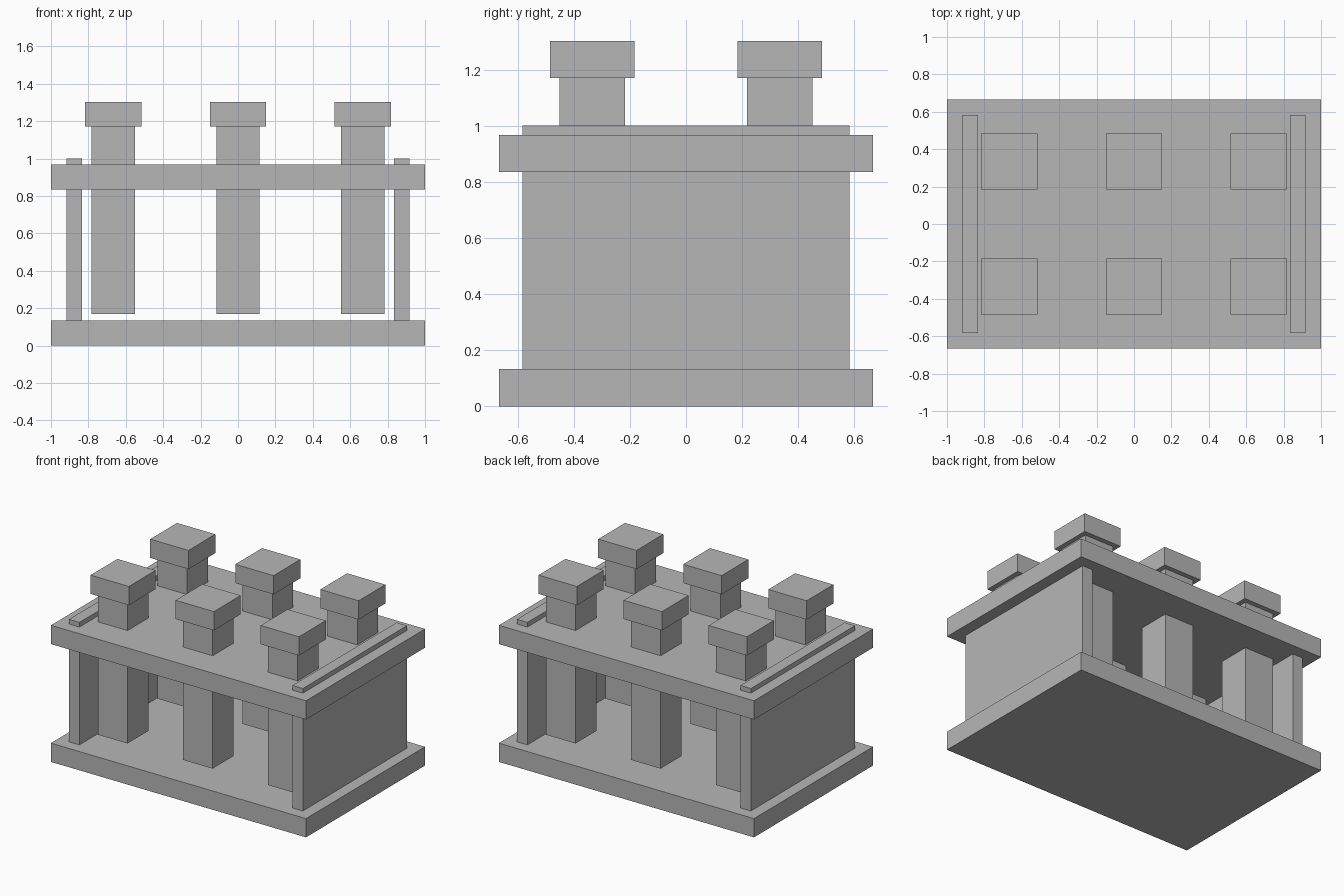
import bpy

if "Cube" in bpy.data.objects:
    bpy.data.objects.remove(bpy.data.objects["Cube"])

grey = bpy.data.materials.new("plain grey")
grey.diffuse_color = (0.47, 0.47, 0.47, 1)
grey.use_nodes = True
grey.node_tree.nodes["Principled BSDF"].inputs["Base Color"].default_value = grey.diffuse_color


def box(name, x, y, z, sx, sy, sz):
    """Box centred on x, y with its underside at z."""
    bpy.ops.mesh.primitive_cube_add(size=1, location=(x, y, z + sz / 2))
    ob = bpy.context.object
    ob.name = name
    ob.scale = (sx, sy, sz)
    bpy.ops.object.transform_apply(location=False, rotation=False, scale=True)
    ob.data.materials.append(grey)
    return ob


# Base and top boards
box("base_board", 0, 0, 0, 2, 1.333, 0.133)
box("top_board", 0, 0, 0.835, 2, 1.333, 0.133)

# Side walls, their upper edges poking through the top board
for side, x in (("left", -0.876), ("right", 0.876)):
    box(side + "_wall", x, 0, 0.133, 0.082, 1.167, 0.868)

# Six square pegs hanging through the top board, each with a wider head
for row, y in (("front", -0.334), ("back", 0.334)):
    for col, x in (("left", -0.667), ("middle", 0), ("right", 0.667)):
        box(f"{row}_{col}_peg_shaft", x, y, 0.168, 0.232, 0.232, 1.002)
        box(f"{row}_{col}_peg_head", x, y, 1.17, 0.3, 0.3, 0.133)
